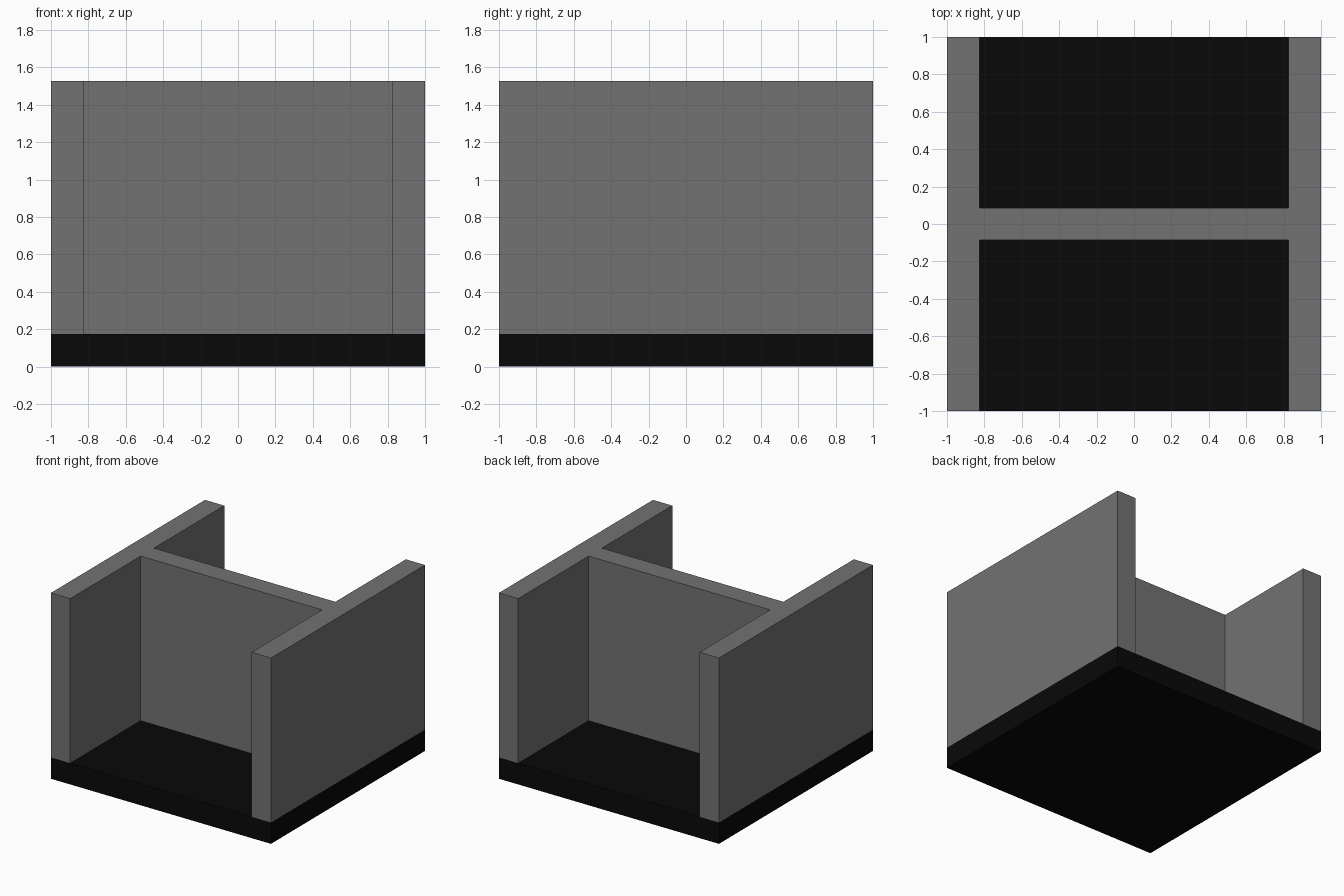
import bpy, bmesh

if "Cube" in bpy.data.objects:
    bpy.data.objects.remove(bpy.data.objects["Cube"])

HALF, WALL, WEB = 1.0, 0.825, 0.086   # outer half-size, inner wall face, half web thickness
BASE_TOP, TOP = 0.175, 1.527


def extrude_profile(name, points, z0, z1, shade):
    """Closed prism from an outline in the XY plane, in a plain grey shade."""
    bm = bmesh.new()
    face = bm.faces.new([bm.verts.new((x, y, z0)) for x, y in points])
    res = bmesh.ops.extrude_face_region(bm, geom=[face], use_keep_orig=True)
    top = [v for v in res["geom"] if isinstance(v, bmesh.types.BMVert)]
    bmesh.ops.translate(bm, verts=top, vec=(0, 0, z1 - z0))
    bmesh.ops.recalc_face_normals(bm, faces=bm.faces)
    mesh = bpy.data.meshes.new(name)
    bm.to_mesh(mesh)
    bm.free()
    mat = bpy.data.materials.new(name + "_colour")
    mat.diffuse_color = (shade, shade, shade, 1)
    mat.use_nodes = True
    mat.node_tree.nodes["Principled BSDF"].inputs["Base Color"].default_value = mat.diffuse_color
    mesh.materials.append(mat)
    obj = bpy.data.objects.new(name, mesh)
    bpy.context.collection.objects.link(obj)
    return obj


# Black square floor slab
slab = [(-HALF, -HALF), (HALF, -HALF), (HALF, HALF), (-HALF, HALF)]
extrude_profile("floor_slab", slab, 0, BASE_TOP, 0.0025)

# H-shaped walls: two side walls joined by a middle partition
right = [(WALL, -WEB), (WALL, -HALF), (HALF, -HALF),
         (HALF, HALF), (WALL, HALF), (WALL, WEB)]
left = [(-x, -y) for x, y in right]
extrude_profile("h_shaped_walls", right + left, BASE_TOP, TOP, 0.17)
